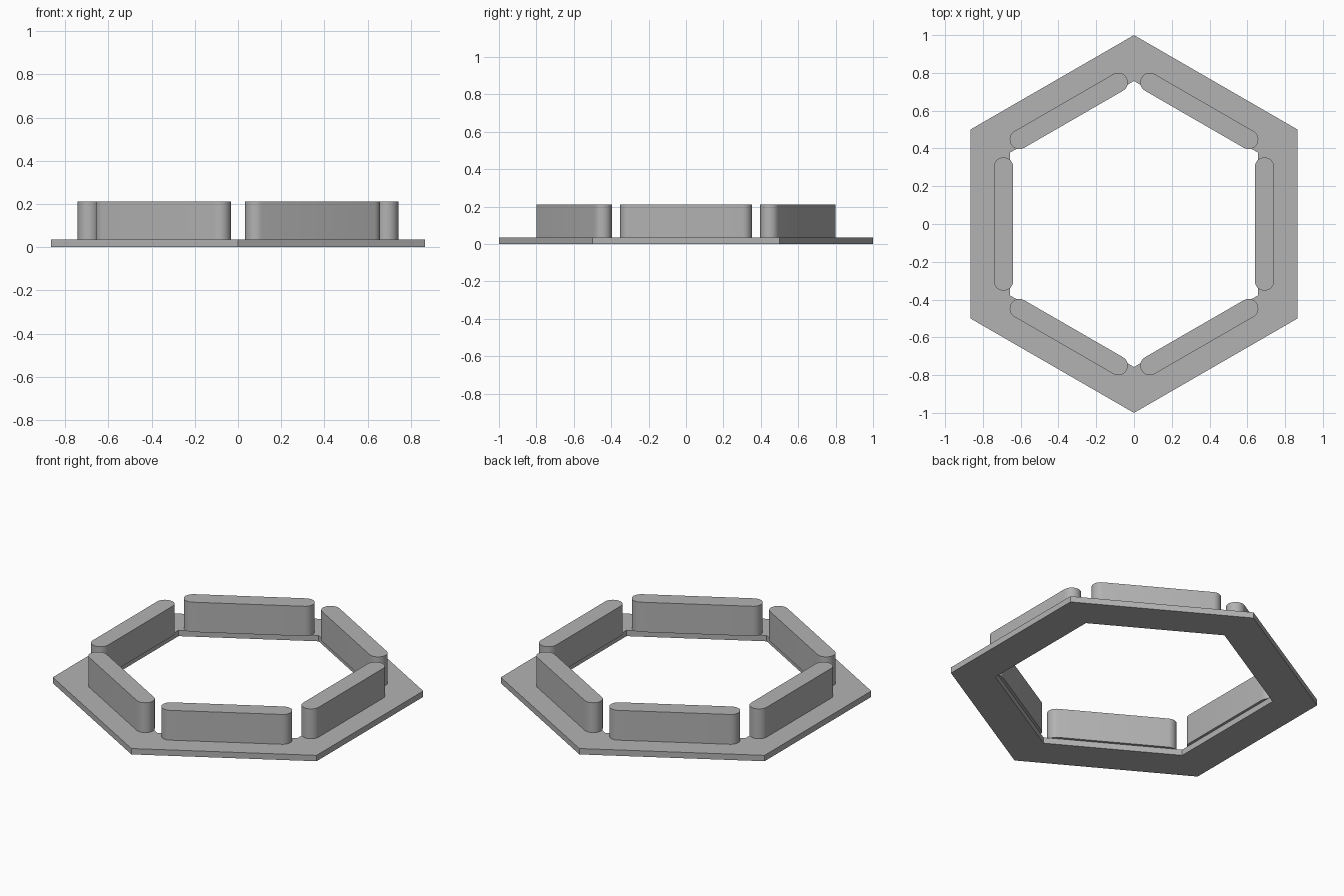
import bpy
import bmesh
from math import sin, cos, pi, radians

if "Cube" in bpy.data.objects:
    bpy.data.objects.remove(bpy.data.objects["Cube"], do_unlink=True)

PLATE_TOP = 0.035
WALL_TOP = 0.212
OUTER_R, INNER_R = 1.0, 0.757
WALL_DIST, WALL_RADIUS, WALL_HALF = 0.691, 0.051, 0.353

grey = bpy.data.materials.new("plain grey")
grey.use_nodes = True
colour = (0.45, 0.45, 0.45, 1)
grey.diffuse_color = colour
grey.node_tree.nodes["Principled BSDF"].inputs["Base Color"].default_value = colour


def finish(name, bm):
    """Turn a bmesh into a named grey object."""
    bmesh.ops.recalc_face_normals(bm, faces=bm.faces)
    mesh = bpy.data.meshes.new(name)
    bm.to_mesh(mesh)
    bm.free()
    mesh.materials.append(grey)
    obj = bpy.data.objects.new(name, mesh)
    bpy.context.collection.objects.link(obj)
    return obj


def extrude_up(bm, faces, height):
    result = bmesh.ops.extrude_face_region(bm, geom=faces)
    verts = [g for g in result["geom"] if isinstance(g, bmesh.types.BMVert)]
    bmesh.ops.translate(bm, verts=verts, vec=(0, 0, height))


# Flat hexagonal ring with corners on the front and back
bm = bmesh.new()
rings = [[bm.verts.new((r * sin(i * pi / 3), r * cos(i * pi / 3), 0)) for i in range(6)]
         for r in (OUTER_R, INNER_R)]
outer, inner = rings
faces = []
for i in range(6):
    j = (i + 1) % 6
    faces.append(bm.faces.new((outer[i], outer[j], inner[j], inner[i])))
# Keep the underside when the top is raised
bottom = bmesh.ops.duplicate(bm, geom=faces)["geom"]
extrude_up(bm, faces, PLATE_TOP)
bmesh.ops.remove_doubles(bm, verts=bm.verts, dist=0.0001)
finish("base_ring", bm)


# Upright walls with rounded ends, one along each side
def wall(index):
    bm = bmesh.new()
    straight = WALL_HALF - WALL_RADIUS
    steps = 16
    points = []
    for end in (0, 1):
        for k in range(steps + 1):
            a = pi * (end + k / steps)
            y = straight if end == 0 else -straight
            points.append((WALL_RADIUS * cos(a) + WALL_DIST, WALL_RADIUS * sin(a) + y, PLATE_TOP))
    bottom = bm.faces.new([bm.verts.new(p) for p in points])
    bmesh.ops.duplicate(bm, geom=[bottom])
    extrude_up(bm, [bottom], WALL_TOP - PLATE_TOP)
    bmesh.ops.remove_doubles(bm, verts=bm.verts, dist=0.0001)
    obj = finish(f"wall_{index + 1}", bm)
    obj.rotation_euler.z = index * pi / 3
    bpy.ops.object.select_all(action="DESELECT")
    obj.select_set(True)
    bpy.context.view_layer.objects.active = obj
    bpy.ops.object.shade_smooth_by_angle(angle=radians(30))


for i in range(6):
    wall(i)
